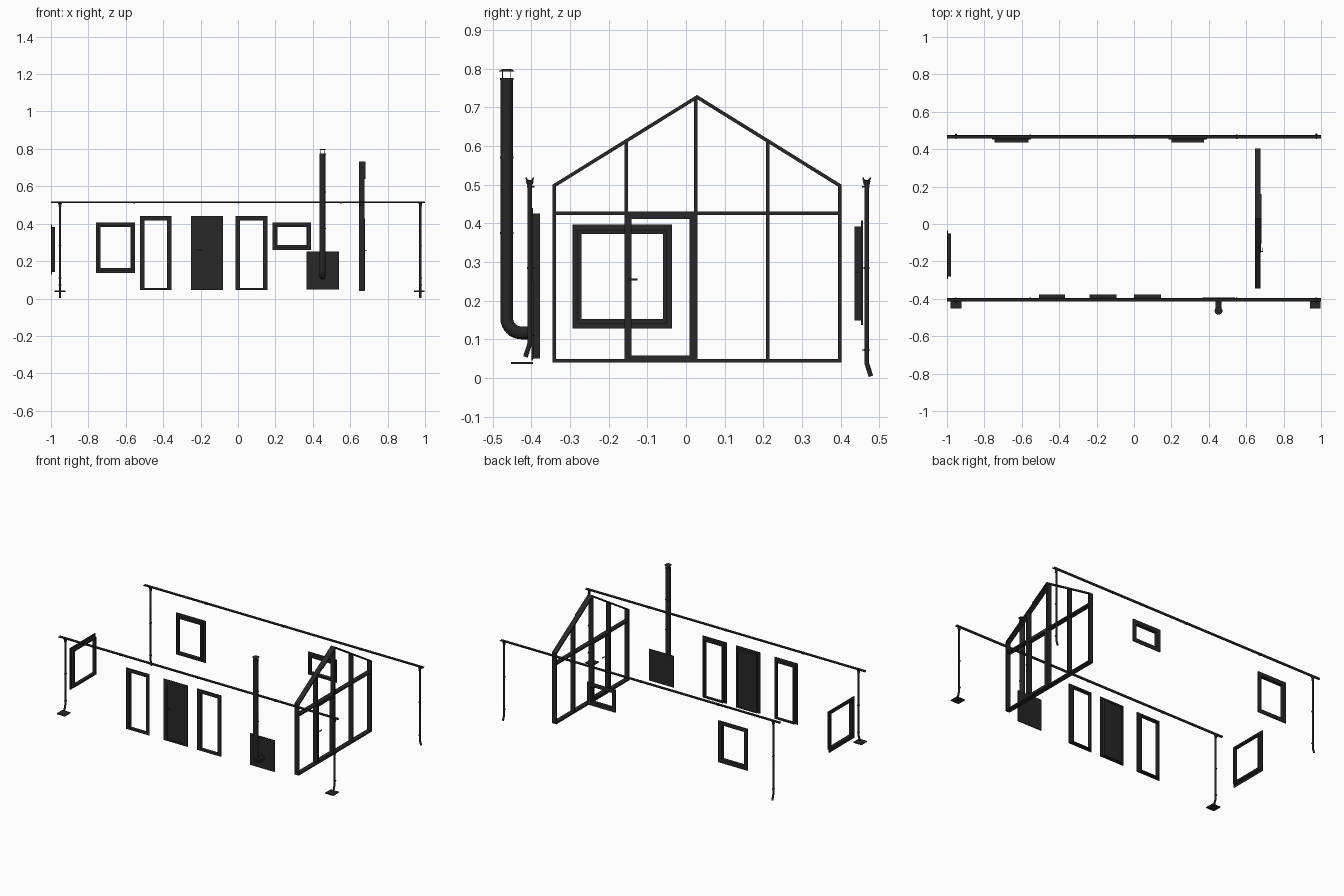
import bpy, bmesh, math
from mathutils import Vector

if "Cube" in bpy.data.objects:
    bpy.data.objects.remove(bpy.data.objects["Cube"])

mat = bpy.data.materials.new("dark_metal")
mat.diffuse_color = (0.02, 0.02, 0.02, 1)
mat.use_nodes = True
mat.node_tree.nodes["Principled BSDF"].inputs["Base Color"].default_value = mat.diffuse_color
CY = 0.0285                      # ridge line of the house


def finish(name, mesh, smooth=False):
    ob = bpy.data.objects.new(name, mesh)
    bpy.context.collection.objects.link(ob)
    mesh.materials.append(mat)
    if smooth:
        bpy.ops.object.select_all(action='DESELECT')
        ob.select_set(True)
        bpy.context.view_layer.objects.active = ob
        bpy.ops.object.shade_smooth_by_angle(angle=math.radians(40))
    return ob


def from_bm(name, bm, smooth=False):
    bmesh.ops.recalc_face_normals(bm, faces=bm.faces)
    me = bpy.data.meshes.new(name)
    bm.to_mesh(me)
    bm.free()
    return finish(name, me, smooth)


def box(name, x, y, z):
    bm = bmesh.new()
    bmesh.ops.create_cube(bm, size=1)
    for v in bm.verts:
        v.co = [r[0] + (c + 0.5) * (r[1] - r[0]) for r, c in zip((x, y, z), v.co)]
    return from_bm(name, bm)


def ring(name, outer, inner, d0, d1, axis):
    """Closed frame between two outlines, extruded along axis from d0 to d1."""
    bm = bmesh.new()
    put = (lambda p, d: (d, p[0], p[1])) if axis == 'x' else (lambda p, d: (p[0], d, p[1]))
    loops = [[bm.verts.new(put(p, d)) for p in pts]
             for pts, d in ((outer, d0), (outer, d1), (inner, d1), (inner, d0))]
    n = len(outer)
    for k in range(4):
        a, b = loops[k], loops[(k + 1) % 4]
        for i in range(n):
            j = (i + 1) % n
            bm.faces.new((a[i], a[j], b[j], b[i]))
    return from_bm(name, bm)


def rect(u0, u1, v0, v1, s=0, bottom=None):
    b = s if bottom is None else bottom
    return [(u0 + s, v0 + b), (u1 - s, v0 + b), (u1 - s, v1 - s), (u0 + s, v1 - s)]


def opening(name, u0, u1, v0, v1, wall, inward, axis, width=0.025, bottom=None):
    """Outer trim flange plus a deeper lining reaching into the house."""
    b = width if bottom is None else bottom
    o, m, i = (rect(u0, u1, v0, v1), rect(u0, u1, v0, v1, width * 0.58, b * 0.5),
               rect(u0, u1, v0, v1, width, b))
    ring(name + "_trim", o, i, wall, wall + inward * 0.005, axis)
    ring(name + "_lining", m, i, wall + inward * 0.005, wall + inward * 0.022, axis)


def tube(name, pts, r, sides=4):
    cu = bpy.data.curves.new(name, 'CURVE')
    cu.dimensions = '3D'
    cu.bevel_depth, cu.bevel_resolution, cu.use_fill_caps = r, sides, True
    sp = cu.splines.new('POLY')
    sp.points.add(len(pts) - 1)
    for p, q in zip(sp.points, pts):
        p.co = (*q, 1)
    tmp = bpy.data.objects.new(name, cu)
    bpy.context.collection.objects.link(tmp)
    bpy.context.view_layer.update()
    me = bpy.data.meshes.new_from_object(tmp.evaluated_get(bpy.context.evaluated_depsgraph_get()))
    bpy.data.objects.remove(tmp)
    me.materials.clear()
    return finish(name, me, True)


def disc(name, c, r0, r1, h):
    bm = bmesh.new()
    bmesh.ops.create_cone(bm, cap_ends=True, segments=20, radius1=r0, radius2=r1, depth=h)
    bmesh.ops.translate(bm, verts=bm.verts, vec=Vector(c))
    return from_bm(name, bm, True)


def gutter(name, y, x0, x1, grow=0.0, top=0.519):
    """Shallow open half-round trough."""
    arc = [(math.cos(math.pi * k / 8), -math.sin(math.pi * k / 8)) for k in range(9)]
    prof = [((0.0095 + grow) * c, (0.009 + grow) * s) for c, s in arc]
    prof += [(0.0075 * c, 0.007 * s) for c, s in reversed(arc)]
    bm = bmesh.new()
    f = bm.faces.new([bm.verts.new((x0, y + a, top + b)) for a, b in prof])
    ext = bmesh.ops.extrude_face_region(bm, geom=[f])
    bmesh.ops.translate(bm, vec=(x1 - x0, 0, 0),
                        verts=[v for v in ext['geom'] if isinstance(v, bmesh.types.BMVert)])
    bm.faces.new(f.verts) if not f.is_valid else None
    return from_bm(name, bm, True)


# gutters, downpipes, brackets and splash plates
for side, y, s, low in (("front", -0.404, -1, 0.055), ("back", 0.467, 1, 0.005)):
    gutter(side + "_gutter", y, -1.0, 1.0)
    for k, x in enumerate((-0.555, 0.0, 0.55)):
        gutter(f"{side}_gutter_joint_{k}", y, x - 0.004, x + 0.004, 0.002)
    for lr, x in (("left", -0.952), ("right", 0.975)):
        n = f"{side}_{lr}_"
        tube(n + "downpipe", [(x, y, 0.512), (x, y, low + 0.035), (x, y + s * 0.002, low + 0.028),
                              (x, y + s * 0.011, low)], 0.006)
        disc(n + "gutter_outlet", (x, y, 0.505), 0.007, 0.0105, 0.012)
        for k, z in enumerate((0.495, 0.285, 0.11 if s < 0 else 0.073)):
            disc(f"{n}pipe_collar_{k}", (x, y, z), 0.0075, 0.0075, 0.005)
            box(f"{n}pipe_bracket_{k}", (x - 0.003, x + 0.003),
                sorted((y, y - s * 0.012)), (z - 0.0015, z + 0.0015))
        if s < 0:
            px = -0.951 if x < 0 else 0.969
            box(n + "splash_plate", (px - 0.029, px + 0.029), (-0.452, -0.395), (0.036, 0.042))

# front windows and door
FY, Z0, Z1 = -0.400, 0.045, 0.44
for n, a, b in (("front_window_left", -0.523, -0.355), ("front_door_frame", -0.252, -0.08),
                ("front_window_right", -0.013, 0.157)):
    opening(n, a, b, Z0, Z1, FY, 1, 'y', 0.024, 0.011)
box("front_door_panel", (-0.23, -0.102), (-0.394, -0.382), (0.055, 0.418))
box("front_door_handle", (-0.222, -0.196), (-0.408, -0.404), (0.257, 0.262))
box("front_door_handle_stem", (-0.222, -0.217), (-0.408, -0.39), (0.257, 0.262))

# back and left windows
opening("back_window_large", -0.76, -0.55, 0.137, 0.407, 0.457, -1, 'y')
opening("back_window_small", 0.185, 0.39, 0.26, 0.407, 0.457, -1, 'y')
opening("left_window", -0.294, -0.036, 0.129, 0.397, -1.0, 1, 'x', 0.024)

# glazed gable frame
GX0, GX1, HW, T = 0.646, 0.677, 0.374, 0.009
SL = 0.232 / HW


def roof(y):
    return 0.732 - SL * abs(y - CY)


def gable(inset):
    h, d = HW - inset, inset * math.hypot(1, SL)
    e = 0.732 - SL * h - d
    return [(CY - h, 0.041 + inset), (CY + h, 0.041 + inset), (CY + h, e),
            (CY, 0.732 - d), (CY - h, e)]


ring("gable_frame", gable(0), gable(T), GX0, GX1, 'x')
for k, y in enumerate((-0.154, 0.025, 0.211)):
    box(f"gable_mullion_{k}", (GX0, GX1), (y - T / 2, y + T / 2), (0.045, roof(y) - 0.006))
box("gable_crossbar", (GX0, GX1), (CY - HW, CY + HW), (0.422, 0.431))
# thicker cover at the ridge of the gable
yo, ya = CY + 0.132, CY - 0.132
ring("gable_ridge_cover", [(ya, roof(ya)), (CY, 0.732), (yo, roof(yo)), (CY, 0.7315)],
     [(ya, roof(ya) - 0.01), (CY, 0.722), (yo, roof(yo) - 0.01), (CY, 0.7215)], GX1, 0.681, 'x')

# gable door with handle
ring("gable_door_frame", rect(-0.153, 0.024, 0.042, 0.429),
     [(-0.141, 0.058), (0.009, 0.058), (0.009, 0.411), (-0.141, 0.411)], 0.65, 0.679, 'x')
box("gable_door_handle", (0.686, 0.69), (-0.15, -0.126), (0.253, 0.258))
box("gable_door_handle_stem", (0.675, 0.69), (-0.15, -0.145), (0.253, 0.258))

# stove chimney: wall plate, elbow pipe, joints and rain cap
CX, PY, R = 0.452, -0.4635, 0.0165
box("chimney_wall_plate", (0.365, 0.54), (-0.4, -0.394), (0.049, 0.252))
bend = [(CX, PY + 0.038 * (1 - math.cos(t)), 0.155 - 0.038 * math.sin(t))
        for t in (math.pi / 16 * k for k in range(9))]
tube("chimney_pipe", [(CX, PY, 0.775)] + bend + [(CX, -0.398, 0.117)], R, 6)
for k, z in enumerate((0.375, 0.57, 0.773)):
    disc(f"chimney_joint_{k}", (CX, PY, z), R + 0.001, R + 0.001, 0.005)
for k in range(4):
    a = math.pi / 4 + k * math.pi / 2
    x, y = CX + 0.015 * math.cos(a), PY + 0.015 * math.sin(a)
    tube(f"chimney_cap_post_{k}", [(x, y, 0.77), (x, y, 0.794)], 0.0013, 1)
disc("chimney_rain_cap", (CX, PY, 0.796), 0.021, 0.012, 0.006)
